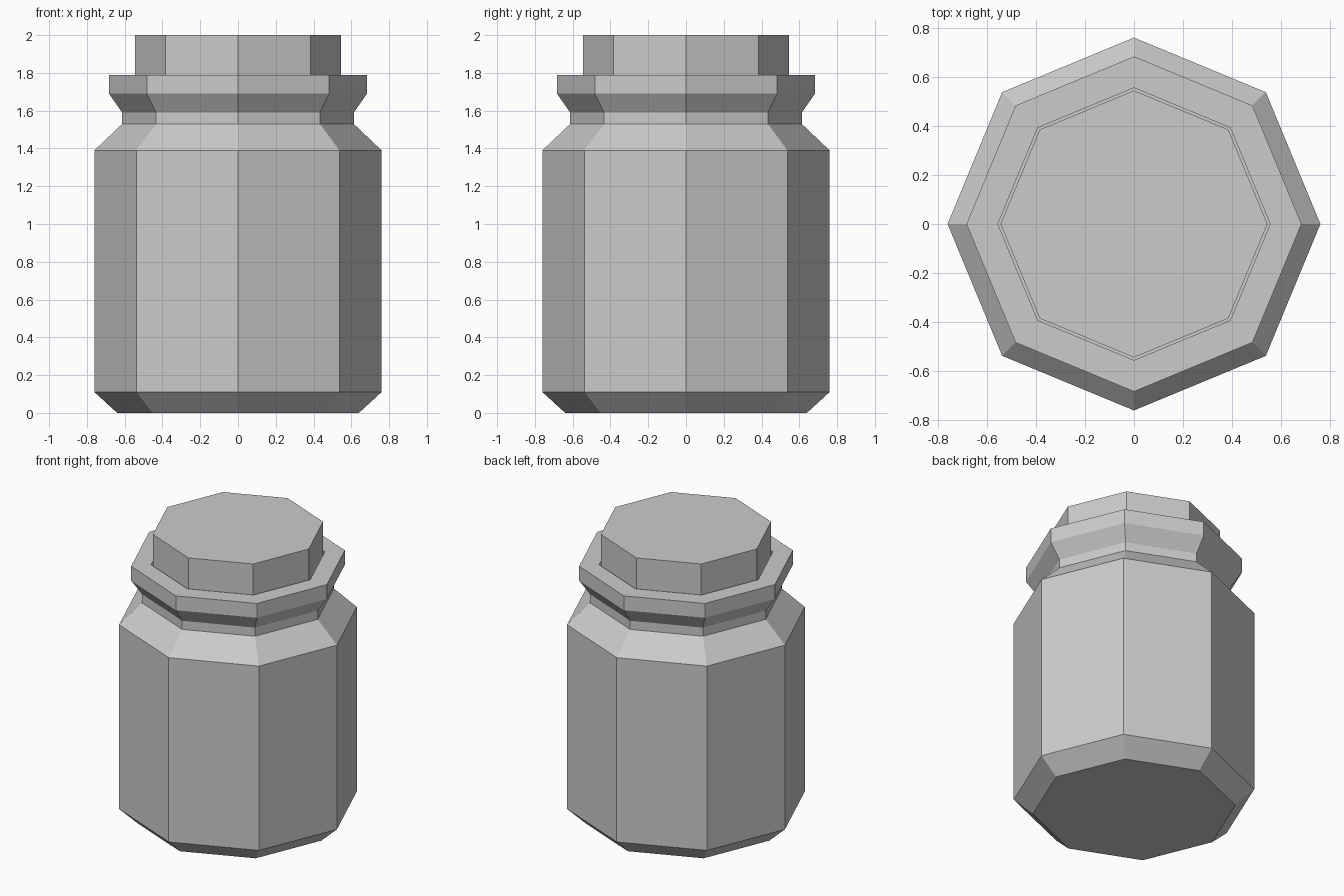
import bpy, bmesh
from math import cos, sin, pi

if "Cube" in bpy.data.objects:
    bpy.data.objects.remove(bpy.data.objects["Cube"])

SIDES = 8


def lathe(name, profile):
    """Eight-sided turned solid from (radius, height) points, capped at both ends."""
    bm = bmesh.new()
    rings = [[bm.verts.new((r * cos(2 * pi * i / SIDES), r * sin(2 * pi * i / SIDES), z))
              for i in range(SIDES)] for r, z in profile]
    for low, high in zip(rings, rings[1:]):
        for i in range(SIDES):
            j = (i + 1) % SIDES
            bm.faces.new((low[i], low[j], high[j], high[i]))
    bm.faces.new(rings[0][::-1])
    bm.faces.new(rings[-1])
    bmesh.ops.recalc_face_normals(bm, faces=bm.faces)
    mesh = bpy.data.meshes.new(name)
    bm.to_mesh(mesh)
    bm.free()
    obj = bpy.data.objects.new(name, mesh)
    bpy.context.collection.objects.link(obj)
    return obj


# Jar: chamfered base, straight body, shoulder, neck, flared lip, then the mouth recess
lathe("jar", [(0.64, 0), (0.76, 0.11), (0.76, 1.39), (0.613, 1.53), (0.613, 1.59),
              (0.683, 1.69), (0.683, 1.79), (0.555, 1.79), (0.555, 1.50)])

# Stopper: plug seated in the mouth with a thin gap around it
lathe("stopper", [(0.544, 1.51), (0.544, 2.0)])
